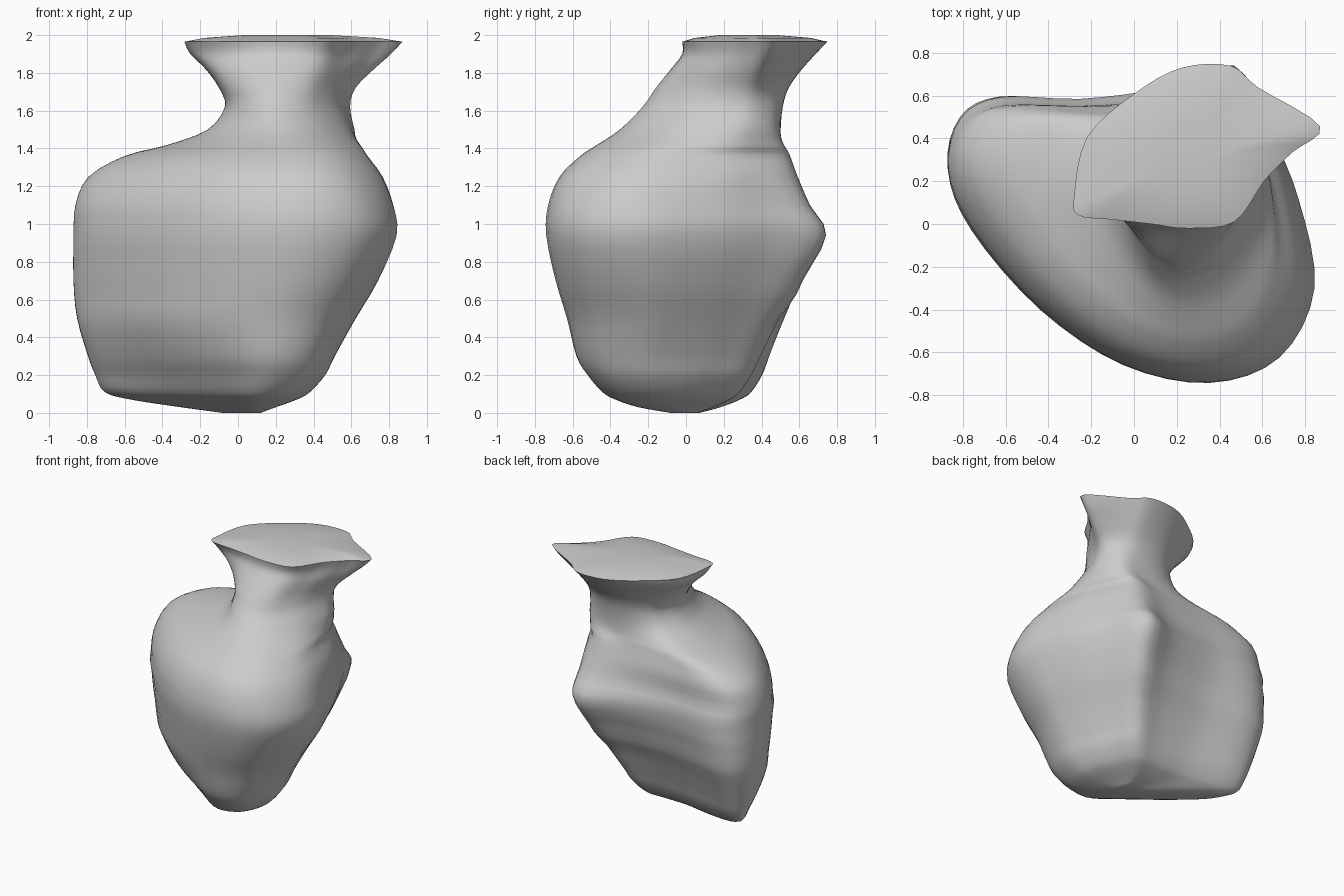
import bpy
import bmesh

old_cube = bpy.data.objects.get("Cube")
if old_cube:
    bpy.data.objects.remove(old_cube)

# Plan outlines of the vessel, anticlockwise from its right-hand side
BASE = [(-.7, .28), (-.6, .12), (-.34, -.11), (-.09, -.3), (.1, -.43), (.28, -.38), (.36, -.2),
        (.33, -.02), (.27, .12), (.18, .26), (0, .27), (-.25, .28), (-.55, .33), (-.68, .33)]
LOW = [(-.85, .25), (-.74, .02), (-.45, -.32), (-.1, -.55), (.22, -.63), (.48, -.53), (.62, -.25),
       (.58, 0), (.49, .25), (.37, .48), (.1, .46), (-.25, .46), (-.62, .52), (-.8, .46)]
PEAK = [(-.87, .25), (-.76, -.03), (-.44, -.4), (-.05, -.66), (.35, -.74), (.68, -.62), (.84, -.3),
        (.76, .12), (.62, .45), (.47, .74), (.15, .64), (-.25, .58), (-.62, .59), (-.81, .49)]
SHOULDER = [(-.79, .28), (-.68, .03), (-.4, -.32), (-.05, -.58), (.32, -.67), (.6, -.57),
            (.76, -.27), (.72, .1), (.62, .36), (.45, .58), (.15, .56), (-.22, .55), (-.58, .55),
            (-.74, .47)]
NECK = [(-.07, .2), (-.05, .05), (0, -.08), (.08, -.2), (.2, -.25), (.36, -.18), (.49, 0),
        (.56, .2), (.58, .34), (.5, .46), (.37, .5), (.18, .49), (.02, .42), (-.04, .32)]
RIM = [(-.28, .13), (-.26, .04), (-.1, .02), (.08, 0), (.25, -.02), (.47, .01), (.61, .2),
       (.74, .33), (.87, .45), (.58, .63), (.45, .73), (.22, .72), (0, .6), (-.22, .4)]
OUTLINES = [BASE, LOW, PEAK, SHOULDER, NECK, RIM]

# Height, x range, y range, and place in the list of outlines
LEVELS = [
    (0, -.08, .12, -.08, .07, 0),
    (.03, -.3, .2, -.25, .18, 0),
    (.07, -.56, .31, -.37, .28, 0),
    (.11, -.7, .38, -.44, .34, .05),
    (.2, -.75, .46, -.52, .4, .25),
    (.3, -.79, .51, -.58, .44, .5),
    (.5, -.85, .62, -.63, .52, 1),
    (.7, -.87, .74, -.69, .61, 1.4),
    (.94, -.87, .84, -.74, .74, 2),
    (1.1, -.86, .82, -.73, .65, 2.5),
    (1.25, -.79, .76, -.67, .58, 3),
    (1.36, -.6, .68, -.56, .54, 3.1),
    (1.42, -.37, .64, -.47, .51, 3.45),
    (1.5, -.16, .61, -.35, .5, 3.8),
    (1.62, -.07, .59, -.23, .51, 4),
    (1.72, -.1, .62, -.16, .54, 4.2),
    (1.82, -.17, .72, -.08, .61, 4.5),
    (1.9, -.25, .81, -.02, .68, 4.8),
    (1.965, -.28, .87, -.02, .74, 5),
]


def smooth_points(points, steps, closed):
    """Resample a row of points of any dimension with a Catmull-Rom spline."""
    count = len(points)

    def pick(i):
        return points[i % count] if closed else points[max(0, min(count - 1, i))]

    result = []
    for i in range(count if closed else count - 1):
        for step in range(steps):
            t = step / steps
            result.append(tuple(
                b + t / 2 * (c - a + t * (2 * a - 5 * b + 4 * c - d + t * (3 * (b - c) + d - a)))
                for a, b, c, d in zip(pick(i - 1), pick(i), pick(i + 1), pick(i + 2))))
    if not closed:
        result.append(points[-1])
    return result


def fit(values, low, high):
    """Stretch values so that they span low to high."""
    start, end = min(values), max(values)
    return [low + (v - start) / (end - start) * (high - low) for v in values]


def section(level):
    """Blend two neighbouring outlines and fit the result to the level's ranges."""
    z, left, right, front, back, shape = level
    shape = max(0, min(len(OUTLINES) - 1, shape))
    lower = min(int(shape), len(OUTLINES) - 2)
    blend = shape - lower
    mixed = [(ax + (bx - ax) * blend, ay + (by - ay) * blend)
             for (ax, ay), (bx, by) in zip(OUTLINES[lower], OUTLINES[lower + 1])]
    xs = fit([p[0] for p in mixed], left, right)
    ys = fit([p[1] for p in mixed], front, back)
    return [(x, y, max(z, 0)) for x, y in smooth_points(list(zip(xs, ys)), 4, True)]


def shrink(ring, factor, z):
    """Copy a ring, scaled about its middle and set at a new height."""
    cx = sum(p[0] for p in ring) / len(ring)
    cy = sum(p[1] for p in ring) / len(ring)
    return [(cx + (x - cx) * factor, cy + (y - cy) * factor, z) for x, y, _ in ring]


# Body and neck, followed by the gently domed lid
rings = [section(level) for level in smooth_points(LEVELS, 3, False)]
rim = rings[-1]
for factor, z in ((.8, 1.985), (.4, 2)):
    rings.append(shrink(rim, factor, z))

bm = bmesh.new()
loops = [[bm.verts.new(p) for p in ring] for ring in rings]
for below, above in zip(loops, loops[1:]):
    for i in range(len(below)):
        j = (i + 1) % len(below)
        bm.faces.new((below[i], below[j], above[j], above[i]))
bm.faces.new(list(reversed(loops[0])))
bm.faces.new(loops[-1])
bmesh.ops.recalc_face_normals(bm, faces=bm.faces)

mesh = bpy.data.meshes.new("flared_vessel")
bm.to_mesh(mesh)
bm.free()
vessel = bpy.data.objects.new("flared_vessel", mesh)
bpy.context.collection.objects.link(vessel)

# Plain grey clay
clay = bpy.data.materials.new("grey_clay")
clay.use_nodes = True
grey = (.6, .6, .6, 1)
clay.diffuse_color = grey
clay.node_tree.nodes["Principled BSDF"].inputs["Base Color"].default_value = grey
mesh.materials.append(clay)

bpy.ops.object.select_all(action='DESELECT')
vessel.select_set(True)
bpy.context.view_layer.objects.active = vessel
bpy.ops.object.shade_smooth_by_angle(angle=.8)
